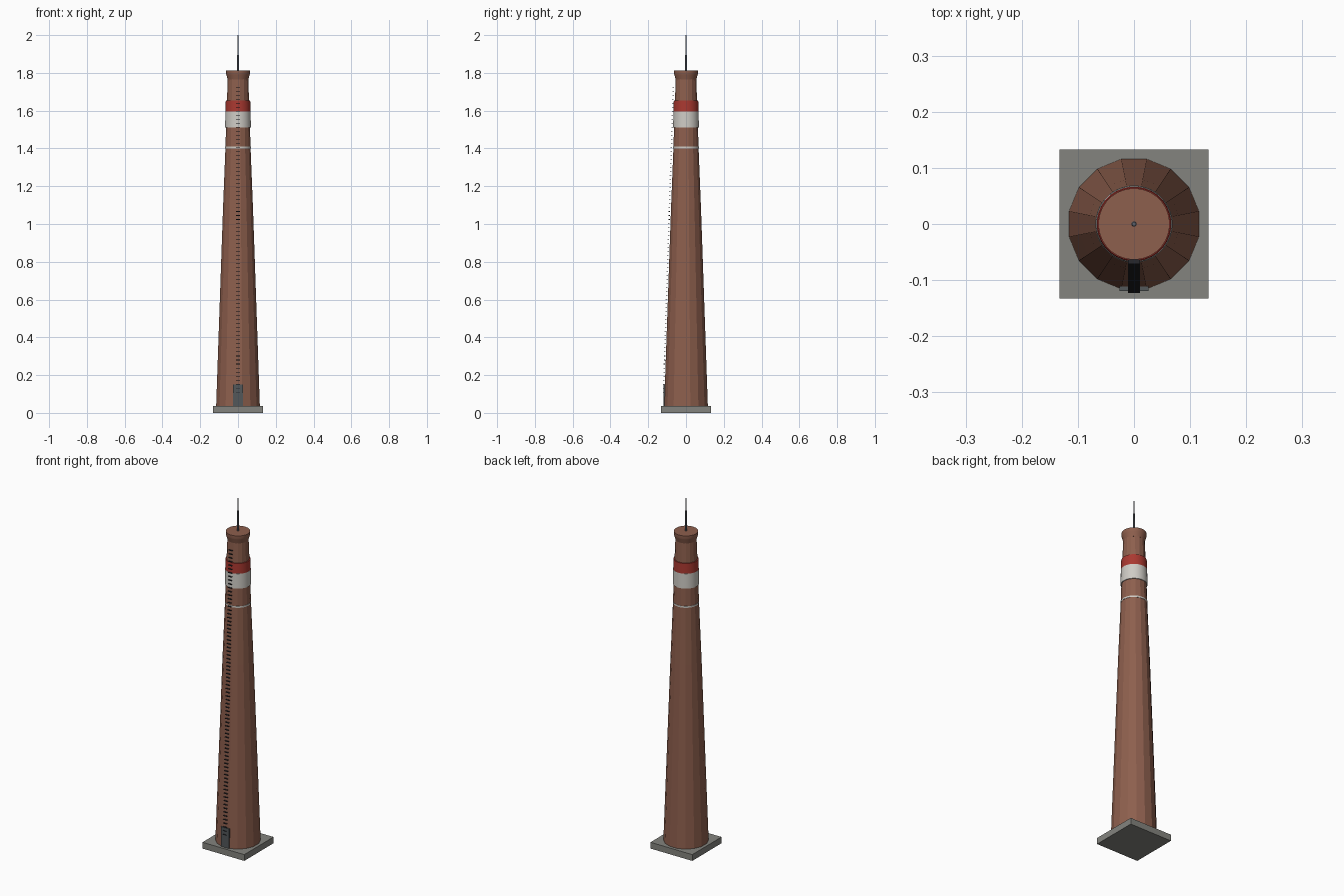
import bpy, bmesh, math

if "Cube" in bpy.data.objects:
    bpy.data.objects.remove(bpy.data.objects["Cube"])


def material(name, rgb):
    m = bpy.data.materials.new(name)
    m.diffuse_color = (*rgb, 1)
    m.use_nodes = True
    m.node_tree.nodes["Principled BSDF"].inputs["Base Color"].default_value = m.diffuse_color
    return m


BRICK = material("brick", (0.27, 0.115, 0.075))
RED = material("red_paint", (0.40, 0.04, 0.03))
WHITE = material("white_paint", (0.62, 0.60, 0.56))
CONCRETE = material("concrete", (0.23, 0.23, 0.21))
STEEL = material("dark_steel", (0.02, 0.02, 0.025))
DOOR = material("door_paint", (0.085, 0.095, 0.10))
MAST = material("mast_grey", (0.12, 0.13, 0.15))


def finish(name, bm, mat, smooth=False):
    bmesh.ops.recalc_face_normals(bm, faces=bm.faces)
    me = bpy.data.meshes.new(name)
    bm.to_mesh(me)
    bm.free()
    me.materials.append(mat)
    ob = bpy.data.objects.new(name, me)
    bpy.context.collection.objects.link(ob)
    if smooth:
        bpy.ops.object.select_all(action='DESELECT')
        ob.select_set(True)
        bpy.context.view_layer.objects.active = ob
        bpy.ops.object.shade_smooth_by_angle(angle=math.radians(30))
    return ob


def lathe(name, profile, sides, mat, smooth=False):
    """Closed solid turned from (radius, z) points, flats facing the axes."""
    bm = bmesh.new()
    rings = []
    for r, z in profile:
        ring = []
        for i in range(sides):
            a = 2 * math.pi * (i + 0.5) / sides
            ring.append(bm.verts.new((r * math.cos(a), r * math.sin(a), z)))
        rings.append(ring)
    for lo, hi in zip(rings, rings[1:]):
        for i in range(sides):
            j = (i + 1) % sides
            bm.faces.new((lo[i], lo[j], hi[j], hi[i]))
    bm.faces.new(rings[0][::-1])
    bm.faces.new(rings[-1])
    return finish(name, bm, mat, smooth)


def add_box(bm, x0, x1, y0, y1, z0, z1):
    vs = bmesh.ops.create_cube(bm, size=1)["verts"]
    for v in vs:
        v.co.x = x1 if v.co.x > 0 else x0
        v.co.y = y1 if v.co.y > 0 else y0
        v.co.z = z1 if v.co.z > 0 else z0


def box(name, dims, mat):
    bm = bmesh.new()
    add_box(bm, *dims)
    return finish(name, bm, mat)


# Square footing
box("footing", (-0.133, 0.133, -0.133, 0.133, 0, 0.036), CONCRETE)

# Tapered sixteen-sided brick shaft
lathe("shaft", [(0.119, 0.004), (0.098, 0.6), (0.081, 1.08), (0.068, 1.40),
                (0.0625, 1.58), (0.055, 1.775)], 16, BRICK)

# Flared crown
lathe("crown", [(0.055, 1.765), (0.062, 1.79), (0.0635, 1.795),
                (0.0635, 1.812)], 32, BRICK, True)

# Painted warning bands
lathe("thin_ring", [(0.069, 1.401), (0.069, 1.410)], 32, WHITE, True)
lathe("white_band", [(0.0685, 1.511), (0.067, 1.596)], 32, WHITE, True)
lathe("red_band", [(0.0665, 1.596), (0.065, 1.654)], 32, RED, True)

# Lightning rod with a small tip
lathe("lightning_rod", [(0.005, 1.81), (0.0035, 1.99), (0.0035, 2.0)], 8, MAST, True)

# Access door at the foot
box("door", (-0.026, 0.026, -0.119, -0.09, 0.036, 0.149), DOOR)

# Climbing rungs following the taper
bm = bmesh.new()
count = 77
for i in range(count):
    t = i / (count - 1)
    z = 0.11 + t * 1.615
    y = -0.119 + t * 0.052
    add_box(bm, -0.011, 0.011, y - 0.004, y + 0.004, z - 0.0014, z + 0.0014)
finish("climbing_rungs", bm, STEEL)
